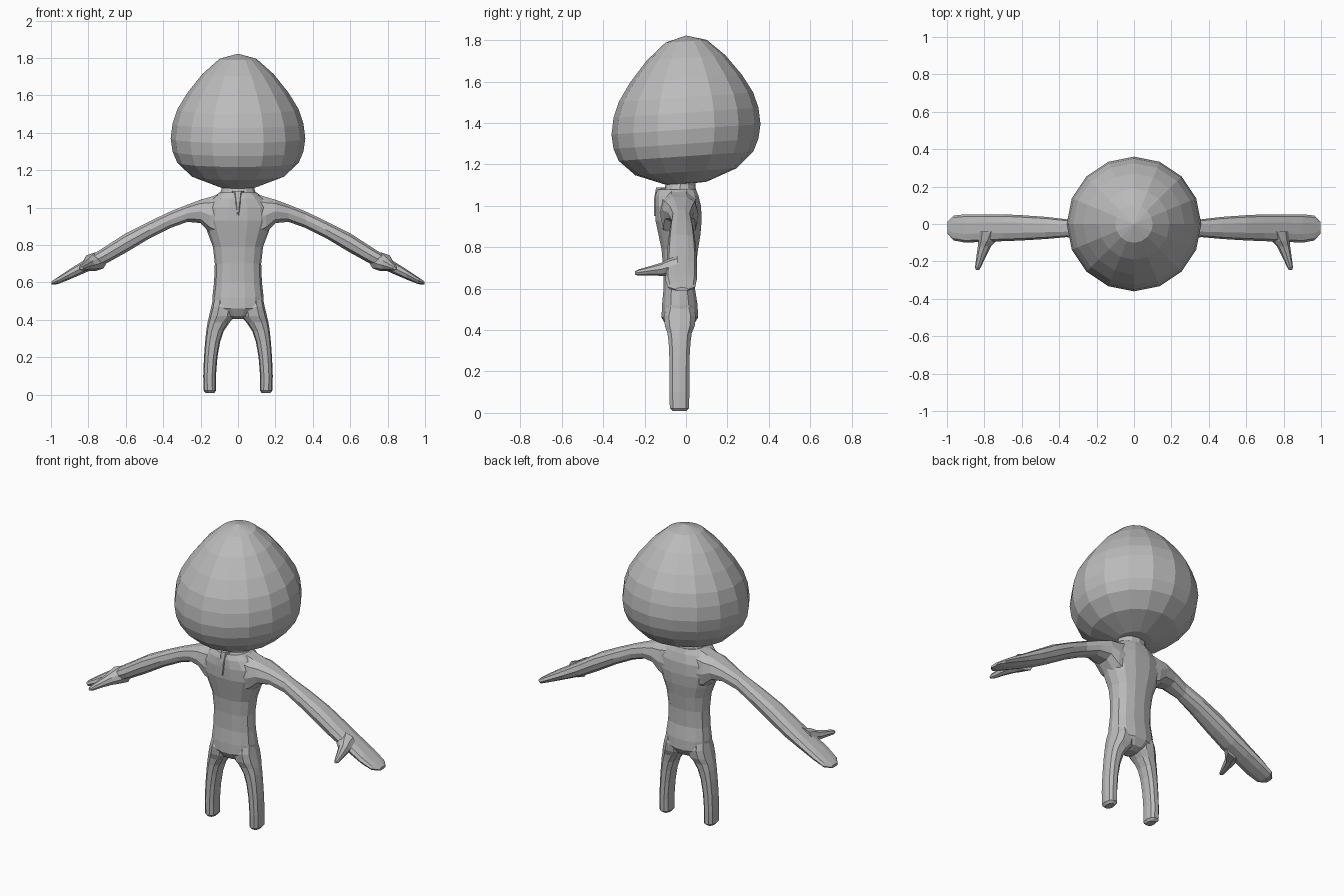
import bpy, bmesh, math

skin = bpy.data.materials.new("plain grey")
skin.diffuse_color = (0.5, 0.5, 0.5, 1)


def loft(name, axis, sections, sides, power=1.0, mirror=False, tilt=0.0):
    """Skin rounded rings along an axis; section = (position, lo1, hi1, lo2, hi2)."""
    bm = bmesh.new()
    rings = []
    others = [i for i in range(3) if i != axis]
    for pos, a0, a1, b0, b1 in sections:
        ring = []
        for k in range(sides):
            t = 2 * math.pi * k / sides
            c, s = math.cos(t), math.sin(t)
            c = math.copysign(abs(c) ** power, c)
            s = math.copysign(abs(s) ** power, s)
            p = [0, 0, 0]
            p[axis] = pos
            p[others[0]] = (a0 + a1) / 2 + c * (a1 - a0) / 2
            p[others[1]] = (b0 + b1) / 2 + s * (b1 - b0) / 2
            p[2] += tilt * p[1]
            ring.append(bm.verts.new(p))
        rings.append(ring)
    for r, q in zip(rings, rings[1:]):
        for k in range(sides):
            n = (k + 1) % sides
            bm.faces.new((r[k], r[n], q[n], q[k]))
    bm.faces.new(rings[0])
    bm.faces.new(rings[-1])
    bmesh.ops.remove_doubles(bm, verts=bm.verts, dist=0.0005)
    bmesh.ops.recalc_face_normals(bm, faces=bm.faces)
    me = bpy.data.meshes.new(name)
    bm.to_mesh(me)
    bm.free()
    me.materials.append(skin)
    ob = bpy.data.objects.new(name, me)
    bpy.context.collection.objects.link(ob)
    if mirror:
        ob.modifiers.new("mirror", "MIRROR").use_axis = (True, False, False)
    return ob


# Egg-shaped head, rings leaning slightly forward
profile = [(0.0001, 1.105), (0.10, 1.11), (0.245, 1.165), (0.325, 1.24),
           (0.35, 1.30), (0.36, 1.37), (0.35, 1.45), (0.325, 1.525),
           (0.27, 1.615), (0.19, 1.715), (0.10, 1.795), (0.0001, 1.823)]
loft("head", 2, [(z, -r, r, -r, r) for r, z in profile], 16, tilt=0.07)

# Torso from crotch to shoulders, then neck
torso = [(0.405, 0.035, -0.06, 0.0), (0.42, 0.08, -0.095, 0.035),
         (0.46, 0.135, -0.12, 0.06), (0.52, 0.137, -0.118, 0.058),
         (0.60, 0.128, -0.11, 0.045), (0.70, 0.124, -0.112, 0.048),
         (0.79, 0.134, -0.12, 0.06), (0.86, 0.16, -0.135, 0.072),
         (0.93, 0.185, -0.15, 0.078), (1.0, 0.18, -0.153, 0.075),
         (1.05, 0.14, -0.15, 0.062), (1.08, 0.10, -0.14, 0.05)]
loft("torso", 2, [(z, -w, w, f, b) for z, w, f, b in torso], 14, 0.85)
loft("neck", 2, [(1.06, -0.10, 0.10, -0.11, 0.05),
                 (1.10, -0.088, 0.088, -0.10, 0.045),
                 (1.13, -0.09, 0.09, -0.10, 0.05)], 12)

# Small collar fold at the throat
loft("collar_fold", 2, [(0.95, -0.003, 0.003, -0.156, -0.14),
                        (1.03, -0.018, 0.018, -0.157, -0.13),
                        (1.09, -0.032, 0.032, -0.148, -0.09)], 6)

# Arms widening into the shoulders, flattening into mitten hands
loft("arm", 0, [(0.08, -0.13, 0.06, 0.82, 1.085),
                (0.15, -0.125, 0.06, 0.86, 1.06),
                (0.20, -0.115, 0.055, 0.915, 1.045),
                (0.27, -0.09, 0.04, 0.922, 1.018),
                (0.36, -0.07, 0.025, 0.89, 0.982),
                (0.47, -0.08, 0.038, 0.835, 0.93),
                (0.60, -0.088, 0.047, 0.757, 0.865),
                (0.70, -0.092, 0.052, 0.702, 0.80),
                (0.80, -0.095, 0.052, 0.658, 0.735),
                (0.90, -0.10, 0.052, 0.615, 0.672),
                (0.965, -0.088, 0.045, 0.59, 0.628),
                (0.998, -0.05, 0.01, 0.588, 0.605)], 10, 0.8, mirror=True)
loft("thumb", 1, [(-0.04, 0.70, 0.83, 0.66, 0.76),
                  (-0.09, 0.735, 0.832, 0.662, 0.742),
                  (-0.12, 0.765, 0.835, 0.662, 0.725),
                  (-0.17, 0.79, 0.842, 0.664, 0.71),
                  (-0.23, 0.818, 0.85, 0.663, 0.693),
                  (-0.246, 0.828, 0.845, 0.668, 0.684)], 8, mirror=True)

# Legs splaying outward to blunt feet
loft("leg", 2, [(0.008, 0.128, 0.172, -0.065, 0.0),
                (0.022, 0.117, 0.184, -0.08, 0.017),
                (0.10, 0.118, 0.186, -0.082, 0.018),
                (0.20, 0.11, 0.182, -0.082, 0.018),
                (0.28, 0.096, 0.176, -0.083, 0.02),
                (0.34, 0.076, 0.17, -0.086, 0.024),
                (0.385, 0.046, 0.163, -0.092, 0.03),
                (0.42, 0.015, 0.155, -0.105, 0.045),
                (0.47, 0.005, 0.143, -0.11, 0.05),
                (0.53, 0.02, 0.13, -0.09, 0.03)], 10, 0.8, mirror=True)
